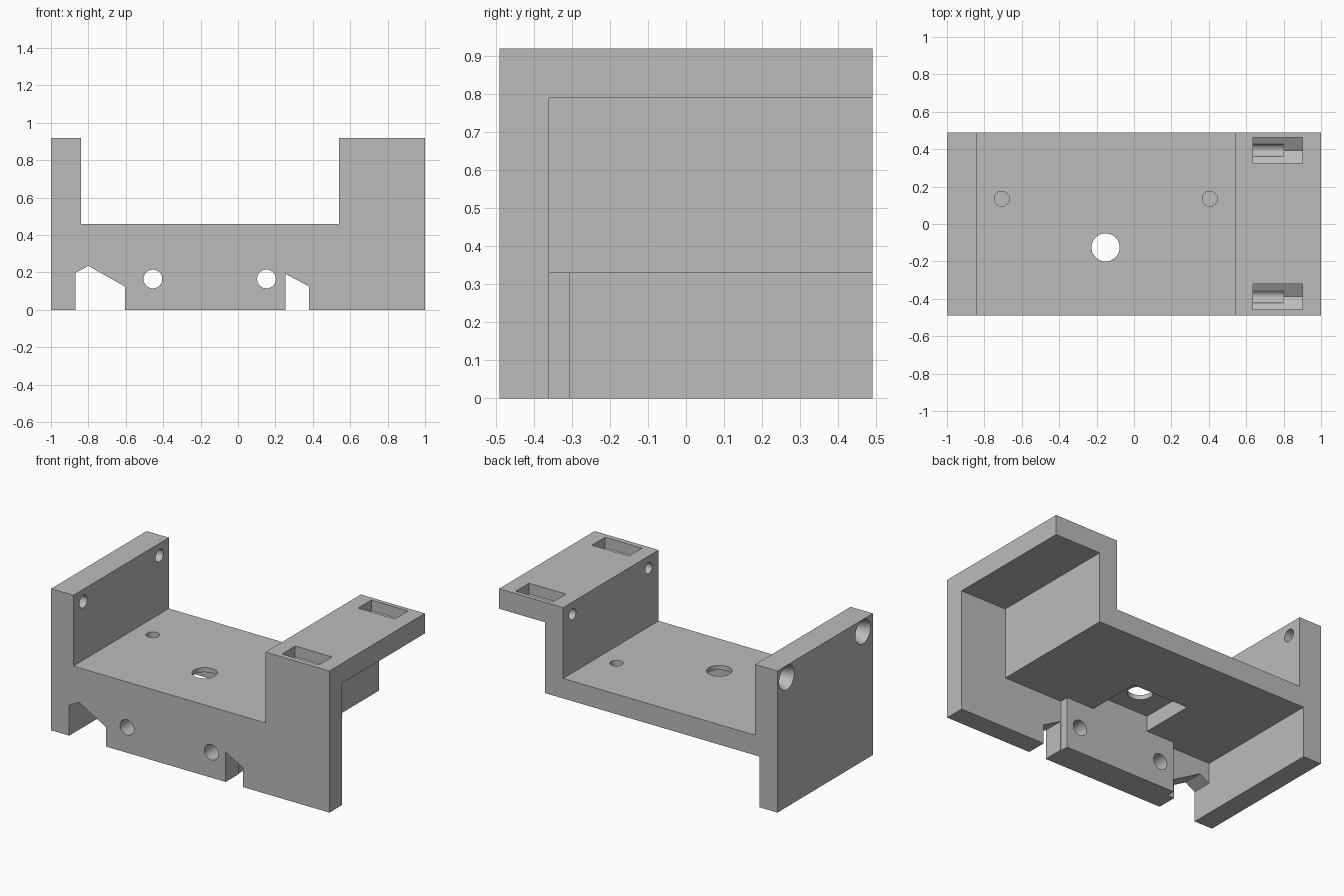
import bpy, bmesh
from mathutils import Matrix, Vector

cube = bpy.data.objects.get("Cube")
if cube:
    bpy.data.objects.remove(cube, do_unlink=True)

grey = bpy.data.materials.new("light_grey")
grey.use_nodes = True
colour = (0.5, 0.5, 0.5, 1)
grey.diffuse_color = colour
grey.node_tree.nodes["Principled BSDF"].inputs["Base Color"].default_value = colour


def finish(bm, name):
    bmesh.ops.recalc_face_normals(bm, faces=bm.faces[:])
    mesh = bpy.data.meshes.new(name)
    bm.to_mesh(mesh)
    bm.free()
    mesh.materials.append(grey)
    obj = bpy.data.objects.new(name, mesh)
    bpy.context.collection.objects.link(obj)
    return obj


def extrude(name, points, start, end, axis="Y"):
    """Prism from an XZ profile along Y, or a YZ profile along X."""
    bm = bmesh.new()
    place = (lambda a, b: (a, start, b)) if axis == "Y" else (lambda a, b: (start, a, b))
    face = bm.faces.new([bm.verts.new(place(a, b)) for a, b in points])
    out = bmesh.ops.extrude_face_region(bm, geom=[face])
    step = Vector((0, end - start, 0) if axis == "Y" else (end - start, 0, 0))
    verts = [v for v in out["geom"] if isinstance(v, bmesh.types.BMVert)]
    bmesh.ops.translate(bm, verts=verts, vec=step)
    return finish(bm, name)


def rod(name, a, b, r1, r2=None):
    """Cylinder or cone between two points."""
    a, b = Vector(a), Vector(b)
    turn = Vector((0, 0, 1)).rotation_difference(b - a).to_matrix().to_4x4()
    bm = bmesh.new()
    bmesh.ops.create_cone(bm, cap_ends=True, segments=40, radius1=r1,
                          radius2=r1 if r2 is None else r2, depth=(b - a).length,
                          matrix=Matrix.Translation((a + b) / 2) @ turn)
    return finish(bm, name)


def rect(a0, a1, b0, b1):
    return [(a0, b0), (a1, b0), (a1, b1), (a0, b1)]


# Channel body
body = extrude("bracket_body", [
    (-1, 0), (1, 0), (1, .92), (.54, .92), (.54, .46),
    (-.84, .46), (-.84, .92), (-1, .92)], -.49, .49)


def cut(cutter):
    cutter.hide_render = True
    bpy.context.view_layer.objects.active = body
    mod = body.modifiers.new("cut", "BOOLEAN")
    mod.operation = "DIFFERENCE"
    mod.solver = "EXACT"
    mod.object = cutter
    bpy.ops.object.modifier_apply(modifier=mod.name)
    bpy.data.objects.remove(cutter, do_unlink=True)


# Hollow underside behind the front wall, leaving a thicker central pad
cut(extrude("underside", [
    (-.87, -.1), (1.1, -.1), (1.1, .79), (.67, .79), (.67, .33), (-.87, .33)], -.305, .6))
cut(extrude("pad_side", rect(-.87, -.555, -.1, .33), -.36, -.2))
cut(extrude("pad_other_side", [
    (.25, -.1), (1.1, -.1), (1.1, .79), (.67, .79), (.67, .33), (.25, .33)], -.36, -.2))

# Notches in the front wall
cut(extrude("wide_notch", [
    (-.87, -.1), (-.605, -.1), (-.605, .125), (-.8, .235), (-.87, .197)], -.6, -.33))
cut(extrude("narrow_notch", [
    (.255, -.1), (.38, -.1), (.38, .125), (.255, .192)], -.6, -.33))

# Front wall holes
for x in (-.455, .152):
    cut(rod("front_hole", (x, -.6, .165), (x, -.2, .165), .05))

# Floor pocket, centre hole and blind holes
cut(extrude("floor_pocket", rect(-.355, .05, .2, .43), -.305, .055))
cut(rod("centre_hole", (-.152, -.125, .36), (-.152, -.125, .6), .075))
for x in (-.707, .405):
    cut(rod("blind_hole", (x, .135, .37), (x, .135, .6), .04))

# Countersunk screw holes and nut slots near the top
for y in (-.388, .394):
    cut(rod("screw_hole", (-1.1, y, .84), (-.7, y, .84), .04))
    cut(rod("countersink", (-1.001, y, .84), (-.9, y, .84), .079, .04))
    cut(rod("bolt_hole", (.4, y, .84), (.8, y, .84), .035))
    cut(extrude("nut_slot", [
        (y - .068, 1), (y - .068, .85), (y, .81), (y + .068, .85), (y + .068, 1)],
        .635, .9, "X"))

bpy.ops.object.select_all(action="DESELECT")
body.select_set(True)
bpy.context.view_layer.objects.active = body
bpy.ops.object.shade_smooth_by_angle()
